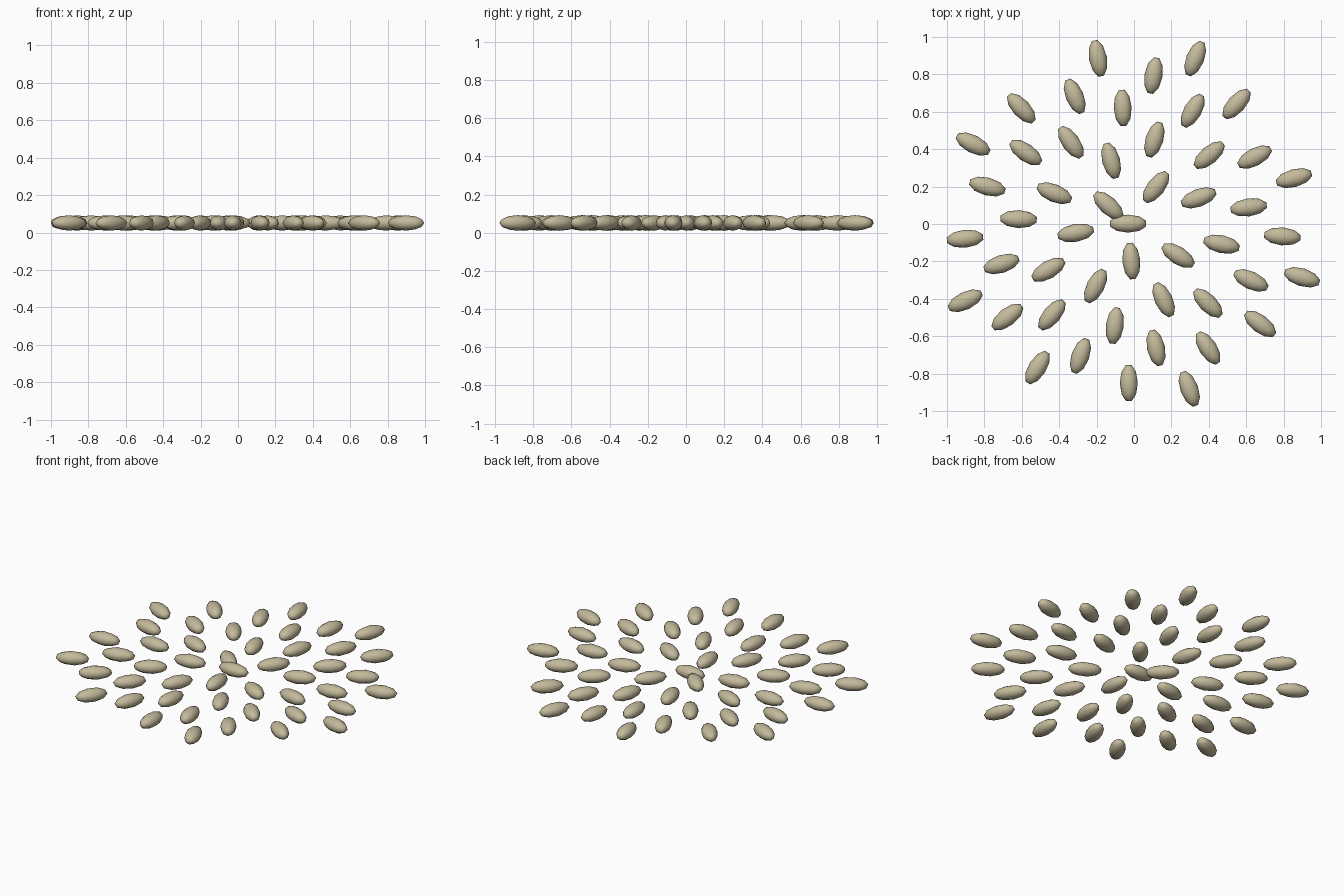
import bpy
import math

cube = bpy.data.objects.get("Cube")
if cube:
    bpy.data.objects.remove(cube, do_unlink=True)

COUNT = 48
GOLDEN = math.pi * (3 - math.sqrt(5))
SPACING = 0.142
CENTRE = (-0.032, 0.002, 0.051)
HALF_SIZE = (0.102, 0.048, 0.041)

# Pale beige husk colour
husk = bpy.data.materials.new("pale_beige")
husk.use_nodes = True
colour = (0.55, 0.49, 0.33, 1)
husk.diffuse_color = colour
bsdf = next(n for n in husk.node_tree.nodes if n.type == 'BSDF_PRINCIPLED')
bsdf.inputs["Base Color"].default_value = colour
bsdf.inputs["Roughness"].default_value = 0.8

# One elongated, softly shaded seed
bpy.ops.mesh.primitive_ico_sphere_add(subdivisions=2, radius=1)
first = bpy.context.object
for v in first.data.vertices:
    v.co = [c * s for c, s in zip(v.co, HALF_SIZE)]
first.data.materials.append(husk)
bpy.ops.object.shade_smooth()
first.data.name = "seed"

# Seeds laid out on a golden-angle spiral, each pointing outwards
for i in range(COUNT):
    seed = first if i == 0 else first.copy()
    if i:
        bpy.context.collection.objects.link(seed)
    seed.name = f"seed_{i + 1}"
    angle = i * GOLDEN
    radius = SPACING * math.sqrt(i)
    seed.location = (CENTRE[0] + radius * math.cos(angle),
                     CENTRE[1] + radius * math.sin(angle), CENTRE[2])
    seed.rotation_euler = (0, 0, angle)
